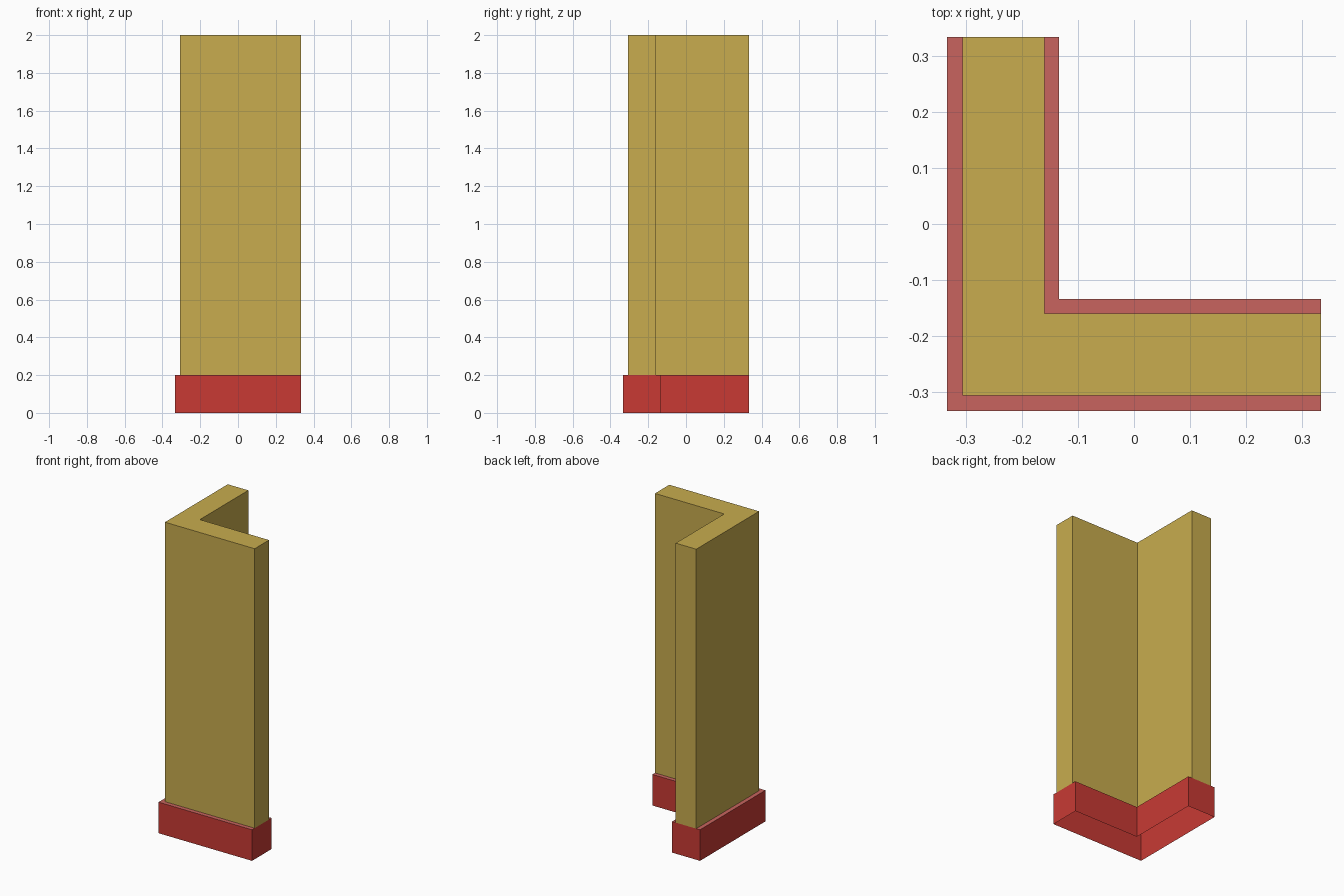
import bpy, bmesh

if "Cube" in bpy.data.objects:
    bpy.data.objects.remove(bpy.data.objects["Cube"])

END = 0.333       # both arms stop here
BASE_Z, TOP_Z = 0.2, 2.0


def material(name, rgb):
    def lin(c):
        c /= 255
        return c / 12.92 if c <= 0.04045 else ((c + 0.055) / 1.055) ** 2.4
    m = bpy.data.materials.new(name)
    m.diffuse_color = (*[lin(c) for c in rgb], 1)
    m.use_nodes = True
    m.node_tree.nodes["Principled BSDF"].inputs["Base Color"].default_value = m.diffuse_color
    return m


ochre = material("ochre wall", (200, 172, 78))
red = material("red skirting", (200, 58, 52))
salmon = material("salmon ledge", (200, 100, 94))


def profile(outer, inner):
    """L-shaped outline, counter-clockwise from the outer corner."""
    return [(outer, outer), (END, outer), (END, inner),
            (inner, inner), (inner, END), (outer, END)]


def finish(name, bm, mat):
    me = bpy.data.meshes.new(name)
    bm.to_mesh(me)
    bm.free()
    me.materials.append(mat)
    ob = bpy.data.objects.new(name, me)
    bpy.context.collection.objects.link(ob)
    return ob


def l_shell(name, pts, z0, z1, mat, cap):
    """Upright sides of an L profile, open below, with an optional top."""
    bm = bmesh.new()
    low = [bm.verts.new((x, y, z0)) for x, y in pts]
    high = [bm.verts.new((x, y, z1)) for x, y in pts]
    n = len(pts)
    for i in range(n):
        j = (i + 1) % n
        bm.faces.new((low[i], low[j], high[j], high[i]))
    if cap:  # two mitred quads
        bm.faces.new((high[0], high[1], high[2], high[3]))
        bm.faces.new((high[0], high[3], high[4], high[5]))
    return finish(name, bm, mat)


def ledge(name, a, b, flip):
    """Flat L-shaped strip between two corner offsets on top of the skirting."""
    bm = bmesh.new()
    rows = [[bm.verts.new((x, y, BASE_Z)) for x, y in ((END, c), (c, c), (c, END))]
            for c in (a, b)]
    for i in range(2):
        bm.faces.new((rows[0][i], rows[1][i], rows[1][i + 1], rows[0][i + 1]))
    if flip:
        bmesh.ops.reverse_faces(bm, faces=bm.faces[:])
    bm.normal_update()
    for f in bm.faces:
        if f.normal.z < 0:
            f.normal_flip()
    return finish(name, bm, salmon)


SKIRT = (-0.333, -0.134)
WALL = (-0.306, -0.160)

# Skirting, corner wall and the two ledges between them
l_shell("skirting", profile(*SKIRT), 0, BASE_Z, red, False)
l_shell("corner_wall", profile(*WALL), BASE_Z, TOP_Z, ochre, True)
ledge("outer_ledge", SKIRT[0], WALL[0], False)
ledge("inner_ledge", WALL[1], SKIRT[1], False)
